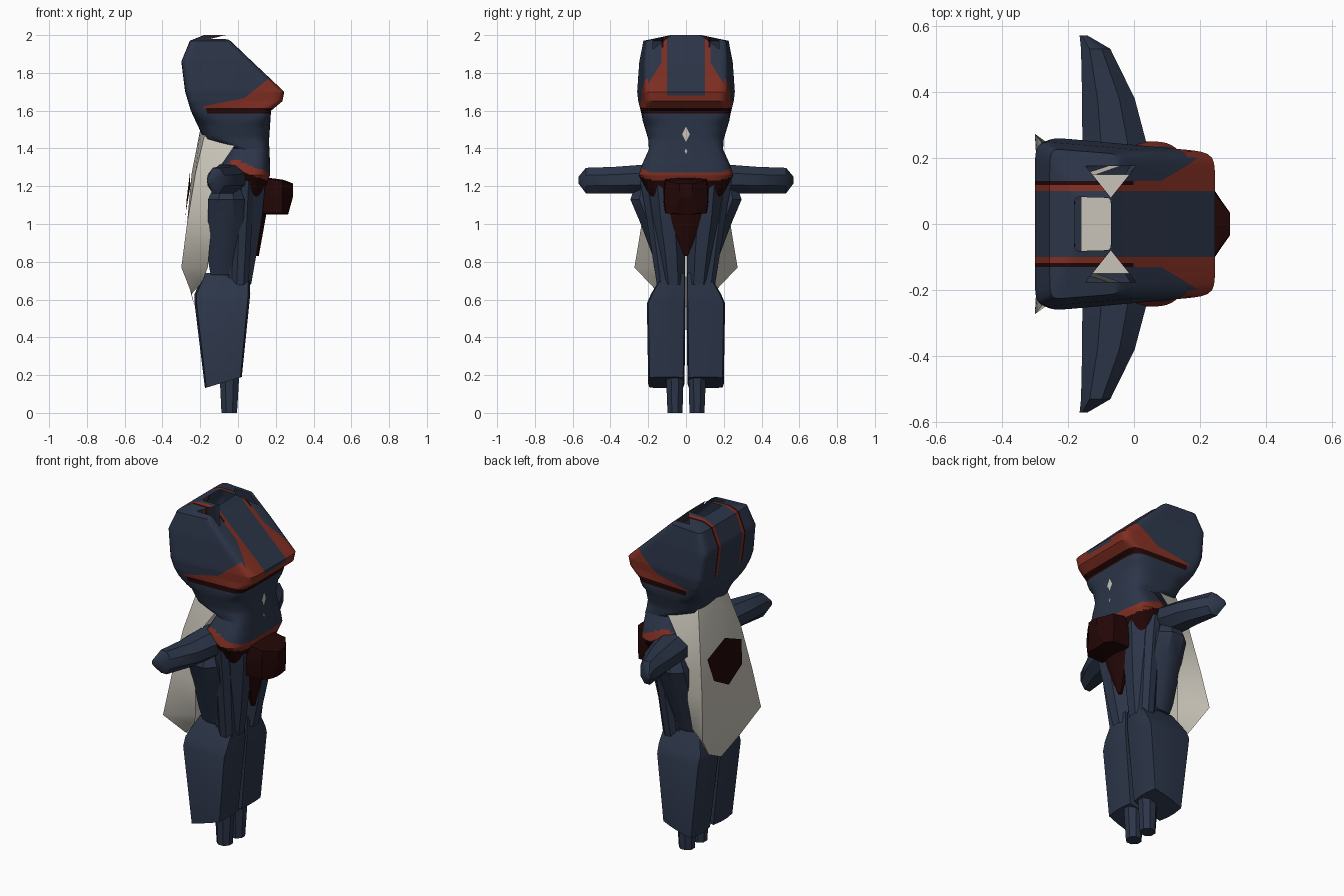
import bpy, bmesh, math

cube = bpy.data.objects.get("Cube")
if cube:
    bpy.data.objects.remove(cube, do_unlink=True)


def material(name, rgb):
    m = bpy.data.materials.new(name)
    m.use_nodes = True
    m.diffuse_color = (*rgb, 1)
    m.node_tree.nodes["Principled BSDF"].inputs["Base Color"].default_value = (*rgb, 1)
    return m


NAVY, RED, MAROON, CREAM = range(4)
MATS = [material("navy cloth", (0.025, 0.036, 0.066)),
        material("red trim", (0.22, 0.028, 0.016)),
        material("dark maroon", (0.017, 0.002, 0.002)),
        material("cream cloth", (0.58, 0.55, 0.48))]


def finish(name, bm, colour, rule=None, mirror=False, angle=35):
    for f in bm.faces:
        f.material_index = rule(f.calc_center_median()) if rule else colour
    mesh = bpy.data.meshes.new(name)
    bm.to_mesh(mesh)
    bm.free()
    for m in MATS:
        mesh.materials.append(m)
    ob = bpy.data.objects.new(name, mesh)
    bpy.context.collection.objects.link(ob)
    bpy.ops.object.select_all(action="DESELECT")
    ob.select_set(True)
    bpy.context.view_layer.objects.active = ob
    bpy.ops.object.shade_smooth_by_angle(angle=math.radians(angle))
    if mirror:
        mod = ob.modifiers.new("Mirror", "MIRROR")
        mod.use_axis = (False, True, False)
    return ob


def loft(name, rings, colour=NAVY, axis="z", sides=8, steps=1, power=lambda t: 4, caps=True,
         rule=None, mirror=False, hole=None, warp=None, cuts=(), angle=35):
    """Rounded-box rings (position, a0, a1, b0, b1) joined along an axis."""
    dense = []
    for r, s in zip(rings, rings[1:]):
        dense += [[p + (q - p) * k / steps for p, q in zip(r, s)] for k in range(steps)]
    dense.append(rings[-1])
    place = {"z": lambda t, a, b: (a, b, t), "y": lambda t, a, b: (a, t, b),
             "x": lambda t, a, b: (t, a, b)}[axis]
    bm = bmesh.new()
    loops = []
    for t, a0, a1, b0, b1 in dense:
        loop = []
        n = power(t)
        for i in range(sides):
            th = (i + 0.5) * math.tau / sides
            c, s = math.cos(th), math.sin(th)
            rad = (abs(c) ** n + abs(s) ** n) ** (-1 / n)
            a = (a0 + a1) / 2 + (a1 - a0) / 2 * c * rad
            b = (b0 + b1) / 2 + (b1 - b0) / 2 * s * rad
            loop.append(bm.verts.new(place(t, a, b)))
        loops.append(loop)
    for p, q in zip(loops, loops[1:]):
        for i in range(sides):
            j = (i + 1) % sides
            bm.faces.new((p[i], p[j], q[j], q[i]))
    if caps:
        bm.faces.new(loops[0])
        bm.faces.new(loops[-1])
    if warp:
        warp(loops)
    for point, normal in cuts:
        bmesh.ops.bisect_plane(bm, geom=bm.verts[:] + bm.edges[:] + bm.faces[:],
                               plane_co=point, plane_no=normal)
    if hole:
        bmesh.ops.delete(bm, geom=[f for f in bm.faces if hole(f.calc_center_median())],
                         context="FACES")
    bmesh.ops.recalc_face_normals(bm, faces=bm.faces)
    return finish(name, bm, colour, rule, mirror, angle)


def plate(name, centre, rim, colour):
    """Thin fan of triangles around a centre point."""
    bm = bmesh.new()
    c = bm.verts.new(centre)
    vs = [bm.verts.new(p) for p in rim]
    for i, v in enumerate(vs):
        bm.faces.new((c, v, vs[(i + 1) % len(vs)]))
    return finish(name, bm, colour)


def boxy(t):
    return 9


# Bodice: navy with red bust trim, straps and a maroon lower edge
def bodice_colour(c):
    y, z = abs(c.y), c.z
    if z <= 1.585:
        return NAVY
    if z <= 1.615:
        return MAROON if c.x > -0.17 else NAVY
    if z > 1.68 and 0.1 < y < 0.13:
        return RED if y < 0.118 or c.x > 0 else MAROON
    if c.x > 0.15 - (z - 1.7) and y < 0.2:
        return RED if z < 1.68 or (y > 0.1 and z < 1.87 - 1.6 * (y - 0.12)) else NAVY
    return RED if c.x > -0.18 and z < max(1.66 + 0.2 * c.x, 1.64 + 0.8 * c.x) else NAVY


def shoulder_gap(c):
    y = abs(c.y)
    return c.z > 1.88 and 0.08 < y < 0.175 and abs(c.x + 0.07) < (y - 0.08) * 0.8


def taper_to_front(loops):
    for v in sum(loops, []):
        blend = min(1, max(0, (v.co.z - 1.55) / 0.1))
        v.co.y *= 1 - 0.18 * blend * max(0, (v.co.x + 0.28) / 0.52)


cuts = [((0, 0, z), (0, 0, 1)) for z in (1.585, 1.615, 1.68)]
cuts += [((0, 0, 1.66), (-0.2, 0, 1)), ((0, 0, 1.64), (-0.8, 0, 1))]
for s in (-1, 1):
    cuts += [((0, s * y, 0), (0, 1, 0)) for y in (0.1, 0.118, 0.13, 0.175)]
    cuts += [((-0.07, s * 0.08, 0), (1, k, 0)) for k in (-0.8, 0.8)]
    cuts.append(((0, s * 0.12, 1.87), (0, s * 1.6, 1)))
loft("bodice", [(1.38, 0.02, 0.165, -0.195, 0.195), (1.45, -0.18, 0.165, -0.2, 0.2),
                (1.6, -0.25, 0.175, -0.245, 0.245), (1.65, -0.265, 0.235, -0.26, 0.26),
                (1.7, -0.28, 0.245, -0.265, 0.265), (1.86, -0.3, 0.075, -0.25, 0.25),
                (1.97, -0.255, -0.04, -0.23, 0.23), (2.0, -0.18, -0.07, -0.085, 0.085)],
     sides=120, steps=6, power=lambda z: 3.5 + 9 * min(1, max(0, (z - 1.53) / 0.12)),
     caps=False, rule=bodice_colour, hole=shoulder_gap, warp=taper_to_front, cuts=cuts)
plate("inner_lining", (0, 0, 1.5), [(-0.16, -0.15, 1.5), (0.1, -0.15, 1.5),
                                    (0.1, 0.15, 1.5), (-0.16, 0.15, 1.5)], CREAM)

# Two small cream openings down the front
for name, x, z, h, w in (("upper_opening", 0.171, 1.475, 0.04, 0.02),
                         ("lower_opening", 0.171, 1.385, 0.015, 0.007)):
    plate(name, (x, 0, z), [(x, 0, z + h), (x, w, z), (x, 0, z - h), (x, -w, z)], CREAM)


# Waist and hips: red belt dipping to the front, maroon beneath
def hip_colour(c):
    d = c.z - min(1.31 - 0.38 * c.x, 1.33 + 0.6 * c.x)
    return RED if abs(d) < 0.024 else MAROON if d < 0 else NAVY


loft("waist", [(1.1, -0.08, 0.12, -0.17, 0.17), (1.2, -0.1, 0.15, -0.22, 0.22),
               (1.26, -0.1, 0.17, -0.25, 0.25), (1.31, -0.09, 0.17, -0.235, 0.235),
               (1.42, -0.03, 0.165, -0.185, 0.185)],
     sides=64, steps=8, power=lambda t: 3.5, caps=False, rule=hip_colour)

# Buckle knot and hanging front cloth
loft("buckle", [(0.12, -0.12, 0.12, 1.05, 1.25), (0.235, -0.115, 0.115, 1.05, 1.235),
                (0.265, -0.07, 0.07, 1.05, 1.225), (0.29, -0.035, 0.035, 1.14, 1.215)],
     MAROON, axis="x", sides=12, power=boxy, angle=15)
loft("front_cloth", [(1.22, 0.06, 0.165, -0.13, 0.13), (1.08, 0.06, 0.155, -0.105, 0.105),
                     (0.83, 0.085, 0.11, -0.01, 0.01)], MAROON, power=boxy)

# Sleeves reaching out sideways
loft("sleeve", [(0.15, -0.15, 0.05, 1.165, 1.32), (0.25, -0.16, 0.04, 1.16, 1.315),
                (0.38, -0.16, 0.005, 1.16, 1.305), (0.53, -0.162, -0.07, 1.16, 1.3),
                (0.57, -0.165, -0.14, 1.215, 1.25)], axis="y", power=lambda t: 2.6, mirror=True)

# Thighs and the hanging hip panels
loft("thigh", [(1.22, -0.1, 0.145, 0.01, 0.21), (1.05, -0.1, 0.13, 0.01, 0.19),
               (0.85, -0.1, 0.1, 0.005, 0.155), (0.68, -0.1, 0.07, 0.003, 0.13)],
     caps=False, mirror=True)
loft("hip_panel", [(1.19, -0.13, 0.01, 0.14, 0.275), (1.13, -0.16, 0.035, 0.13, 0.295),
                   (1.0, -0.16, 0.03, 0.1, 0.24), (0.8, -0.158, -0.01, 0.08, 0.165),
                   (0.73, -0.145, -0.025, 0.08, 0.14)], mirror=True)
loft("hip_strip", [(1.23, 0.0, 0.08, 0.12, 0.245), (1.1, -0.02, 0.08, 0.11, 0.22),
                   (0.65, -0.035, 0.055, 0.08, 0.15)], mirror=True)


# Flared lower legs with a sloping hem, and narrow feet
def slope_hem(loops):
    for v in loops[-1]:
        v.co.z += 0.3 * (v.co.x + 0.08)


loft("lower_leg", [(0.74, -0.18, 0.06, 0.005, 0.12), (0.63, -0.23, 0.065, 0.002, 0.185),
                   (0.58, -0.23, 0.06, 0.002, 0.207), (0.16, -0.175, 0.02, 0.008, 0.2)],
     sides=12, power=boxy, mirror=True, warp=slope_hem)
loft("foot", [(0.25, -0.1, 0.01, 0.012, 0.108), (0.0, -0.088, -0.005, 0.018, 0.098)],
     mirror=True)

# Back cape: each row runs from the centre round a corner to a forward edge
CAPE = [[(-0.2, 0, 1.5), (-0.17, 0.13, 1.5), (0.0, 0.19, 1.44)],
        [(-0.245, 0, 1.27), (-0.225, 0.19, 1.27), (-0.09, 0.21, 1.31)],
        [(-0.27, 0, 1.0), (-0.27, 0.235, 1.0), (-0.14, 0.2, 1.0)],
        [(-0.285, 0, 0.77), (-0.3, 0.273, 0.77), (-0.16, 0.17, 0.77)],
        [(-0.23, 0, 0.56), (-0.245, 0.14, 0.63), (-0.19, 0.13, 0.69)]]
bm = bmesh.new()
grid = [[bm.verts.new(p) for p in row] for row in CAPE]
for p, q in zip(grid, grid[1:]):
    for i in range(2):
        bm.faces.new((p[i], q[i], q[i + 1], p[i + 1]))
finish("cape", bm, CREAM, mirror=True, angle=60)

# Maroon patch on the cape
half = [(-0.252, 0.16, 1.2), (-0.275, 0.13, 1.07)]
rim = [(-0.255, 0, 1.27)] + half + [(-0.28, 0, 1.0)] + [(x, -y, z) for x, y, z in half[::-1]]
plate("cape_patch", (-0.272, 0, 1.13), rim, MAROON)
